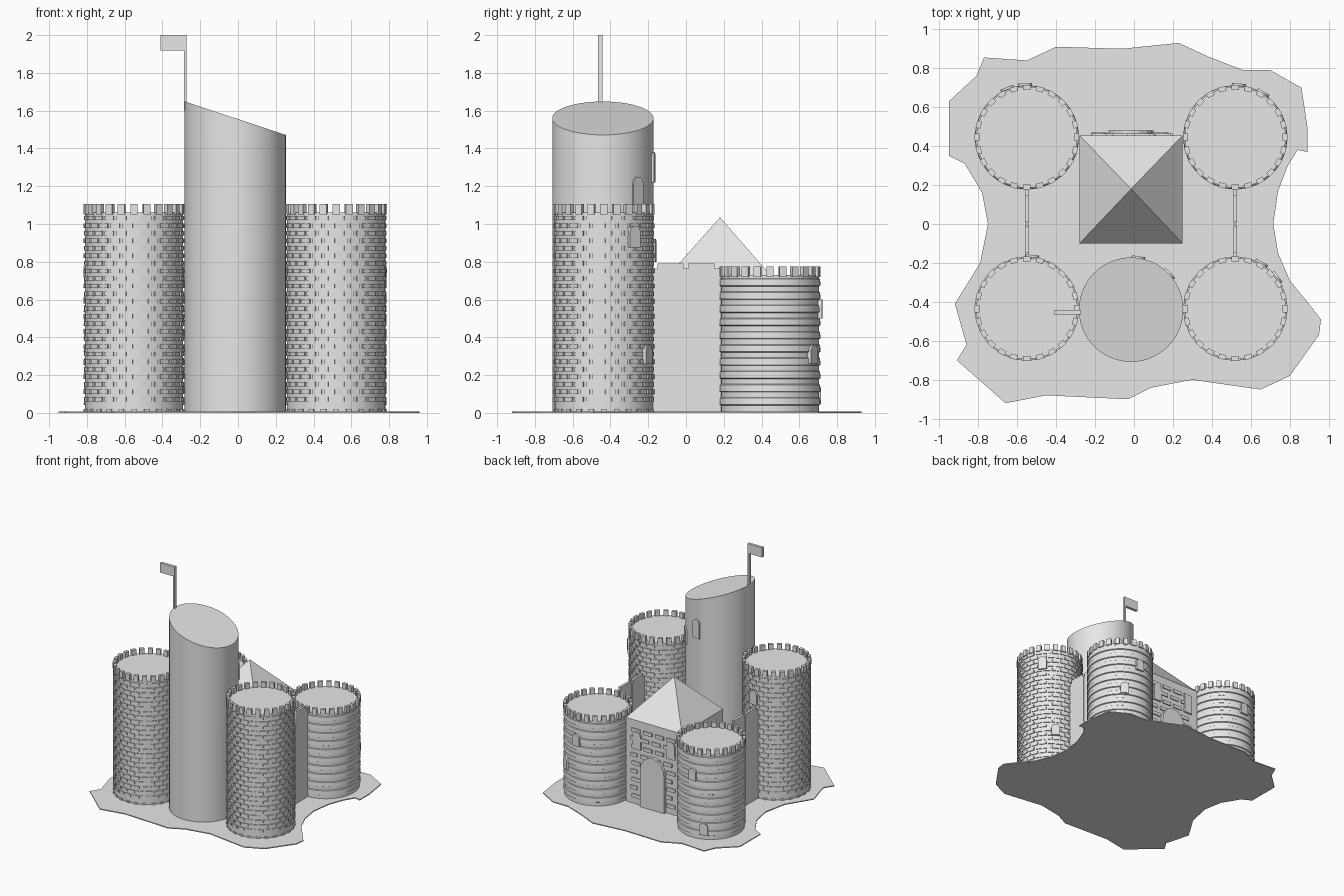
import bpy, bmesh, math
from mathutils import Matrix, Vector

cube = bpy.data.objects.get("Cube")
if cube:
    bpy.data.objects.remove(cube, do_unlink=True)

stone = bpy.data.materials.new("pale_stone")
stone.use_nodes = True
stone.diffuse_color = (0.8, 0.8, 0.8, 1)
stone.node_tree.nodes["Principled BSDF"].inputs["Base Color"].default_value = (0.8, 0.8, 0.8, 1)


def finish(bm, name, smooth=False):
    """Turn a bmesh into a named stone object."""
    bmesh.ops.recalc_face_normals(bm, faces=bm.faces)
    mesh = bpy.data.meshes.new(name)
    bm.to_mesh(mesh)
    bm.free()
    mesh.materials.append(stone)
    obj = bpy.data.objects.new(name, mesh)
    bpy.context.collection.objects.link(obj)
    if smooth:
        bpy.ops.object.select_all(action='DESELECT')
        obj.select_set(True)
        bpy.context.view_layer.objects.active = obj
        bpy.ops.object.shade_smooth_by_angle(angle=math.radians(30))
    return obj


def add_box(bm, lo, hi, frame=Matrix()):
    """Add a box between two corners, placed by a frame."""
    lo, hi = Vector(lo), Vector(hi)
    place = Matrix.Translation((lo + hi) / 2) @ Matrix.Diagonal((*(hi - lo), 1))
    return bmesh.ops.create_cube(bm, size=1, matrix=frame @ place)["verts"]


def box(name, lo, hi):
    bm = bmesh.new()
    add_box(bm, lo, hi)
    return finish(bm, name)


def add_prism(bm, points, offset):
    """Extrude a closed outline along an offset."""
    face = bm.faces.new([bm.verts.new(p) for p in points])
    moved = bmesh.ops.extrude_face_region(bm, geom=[face])["geom"]
    verts = [v for v in moved if isinstance(v, bmesh.types.BMVert)]
    bmesh.ops.translate(bm, verts=verts, vec=offset)
    if not face.is_valid or len(face.link_loops if hasattr(face, "link_loops") else face.loops) == 0:
        return


def lathe(bm, profile, segments=64):
    """Revolve a (radius, height) profile and close both ends."""
    rings = []
    for r, z in profile:
        rings.append([bm.verts.new((r * math.cos(a), r * math.sin(a), z))
                      for a in (math.tau * i / segments for i in range(segments))])
    for low, high in zip(rings, rings[1:]):
        for i in range(segments):
            j = (i + 1) % segments
            bm.faces.new((low[i], low[j], high[j], high[i]))
    bm.faces.new(rings[0])
    bm.faces.new(rings[-1])


def spin(angle):
    return Matrix.Rotation(angle, 4, 'Z')


def arch(name, centre, angle, radius, width, z, height, depth, pointed=1.0):
    """Arched plate facing outward at a given angle."""
    half = width / 2
    spring = z + height - half * pointed
    outline = [(-half, z), (half, z)]
    for i in range(9):
        a = math.pi * i / 8
        outline.append((half * math.cos(a), spring + half * pointed * math.sin(a)))
    bm = bmesh.new()
    add_prism(bm, [(radius - 0.03, x, h) for x, h in outline], (depth + 0.03, 0, 0))
    obj = finish(bm, name)
    obj.matrix_world = Matrix.Translation((*centre, 0)) @ spin(math.radians(angle))
    return obj


R = 0.265
MERLONS = 24


def tower(name, x, y, height, bricked):
    """Round tower with masonry relief and a battlement ring."""
    deck = height - 0.045
    bm = bmesh.new()
    if bricked:
        lathe(bm, [(R - 0.005, 0), (R - 0.005, deck)])
    else:
        profile = [(R - 0.006, 0)]
        z = 0.04
        while z < deck - 0.05:
            profile += [(R - 0.006, z), (R + 0.002, z + 0.004), (R, z + 0.038), (R - 0.006, z + 0.042)]
            z += 0.07
        lathe(bm, profile + [(R - 0.006, deck)])
    body = finish(bm, name + "_body", True)
    body.location = (x, y, 0)

    bm = bmesh.new()
    step = math.tau / MERLONS
    for i in range(MERLONS):
        # merlons flare slightly toward the top
        verts = add_box(bm, (R - 0.022, -0.019, deck - 0.01), (R + 0.003, 0.019, height), spin(i * step))
        # small footing blocks
        if bricked:
            add_box(bm, (R - 0.02, -0.015, 0), (R + 0.003, 0.015, 0.02), spin(i * step))
    finish(bm, name + "_battlements").location = (x, y, 0)

    if bricked:
        bm = bmesh.new()
        for row in range(25):
            z = 0.06 + row * 0.04
            for i in range(MERLONS):
                turn = spin((i + 0.5 * (row % 2)) * step)
                add_box(bm, (R - 0.02, -0.027, z), (R + 0.001, 0.027, z + 0.023), turn)
        finish(bm, name + "_bricks").location = (x, y, 0)


# Ground slab with a ragged outline
outline = [(.96, -.49), (.89, -.40), (.80, -.29), (.74, -.15), (.715, 0), (.74, .17), (.79, .30),
           (.84, .38), (.89, .37), (.89, .50), (.86, .70), (.70, .79), (.56, .79), (.38, .86),
           (.23, .93), (-.06, .90), (-.40, .91), (-.55, .84), (-.77, .855), (-.81, .76),
           (-.95, .63), (-.95, .35), (-.87, .31), (-.78, .16), (-.75, 0), (-.79, -.20),
           (-.92, -.41), (-.86, -.62), (-.91, -.70), (-.66, -.92), (-.45, -.88), (-.03, -.90),
           (.09, -.84), (.30, -.80), (.65, -.85), (.80, -.78), (.95, -.57)]
bm = bmesh.new()
base = bm.faces.new([bm.verts.new((x, y, 0)) for x, y in outline])
top = bm.faces.new([bm.verts.new((x, y, 0.008)) for x, y in outline])
count = len(outline)
for i in range(count):
    j = (i + 1) % count
    bm.faces.new((base.verts[i], base.verts[j], top.verts[j], top.verts[i]))
finish(bm, "ground")

# Four corner towers
LEFT, RIGHT, FRONT, BACK = 0.52, -0.55, -0.435, 0.445
for side, x in (("left", LEFT), ("right", RIGHT)):
    tower("front_" + side + "_tower", x, FRONT, 1.105, True)
    tower("back_" + side + "_tower", x, BACK, 0.775, False)

    # Curtain wall with a narrow central slit
    for part, s in (("front", -1), ("back", 1)):
        ends = sorted((s * 0.004, s * 0.2))
        box(side + "_wall_" + part, (x - 0.01, ends[0], 0), (x + 0.01, ends[1], 0.765))
        ends = sorted((s * 0.012, s * 0.15))
        box(side + "_wall_cap_" + part, (x - 0.01, ends[0], 0.765), (x + 0.01, ends[1], 0.79))
    box(side + "_wall_core", (x - 0.005, -0.01, 0), (x + 0.005, 0.01, 0.765))

# Tall central tower with a slanted top
CX, CY = -0.015, -0.44
bm = bmesh.new()
lathe(bm, [(0.268, 0), (0.268, 1.56)], 96)
for v in bm.verts:
    if v.co.z > 1:
        v.co.z -= v.co.x * 0.33
finish(bm, "central_tower", True).location = (CX, CY, 0)

# Flag on the high edge
box("flag_pole", (-0.285, -0.466, 1.6), (-0.273, -0.442, 2))
box("flag", (-0.41, -0.466, 1.918), (-0.28, -0.442, 2))

# Keep and pyramid roof
X0, X1, Y0, Y1, EAVES = -0.28, 0.25, -0.1, 0.455, 0.72
box("keep", (X0, Y0, 0), (X1, Y1, EAVES))
bm = bmesh.new()
corners = [bm.verts.new((x, y, EAVES)) for x, y in ((X0, Y0), (X1, Y0), (X1, Y1), (X0, Y1))]
apex = bm.verts.new((CX, 0.18, 1.035))
bm.faces.new(corners)
for i in range(4):
    bm.faces.new((corners[i], corners[(i + 1) % 4], apex))
finish(bm, "keep_roof")

# Raised courses on the back wall of the keep
bm = bmesh.new()
for row in range(9):
    z = 0.06 + row * 0.07
    for i in range(4):
        x = -0.22 + i * 0.11 + 0.03 * (row % 2)
        add_box(bm, (x, Y1 - 0.01, z), (min(x + 0.08, 0.2), Y1 + 0.009, z + 0.03))
finish(bm, "keep_bricks")

# Gate and keep windows
arch("gate", (CX, 0), 90, Y1, 0.23, 0, 0.45, 0.025, 1.2)
for side, x in (("left", 0.14), ("right", -0.18)):
    arch("keep_window_" + side, (x, 0), 90, Y1, 0.075, 0.48, 0.15, 0.014)

# Tower windows: centre, angle, bottom, height
windows = [((CX, CY), 43, 1.1, 0.15), ((CX, CY), 82, 1.22, 0.16),
           ((LEFT, FRONT), 37, 0.875, 0.115), ((LEFT, FRONT), 60, 0.26, 0.1),
           ((RIGHT, FRONT), 84, 0.8, 0.12), ((LEFT, BACK), 86, 0.5, 0.1),
           ((LEFT, BACK), 58, 0.26, 0.1), ((RIGHT, BACK), 92, 0.5, 0.1),
           ((RIGHT, BACK), 112, 0.05, 0.1)]
for i, (centre, angle, z, height) in enumerate(windows):
    arch("tower_window_%d" % (i + 1), centre, angle, R, 0.07, z, height, 0.012)
